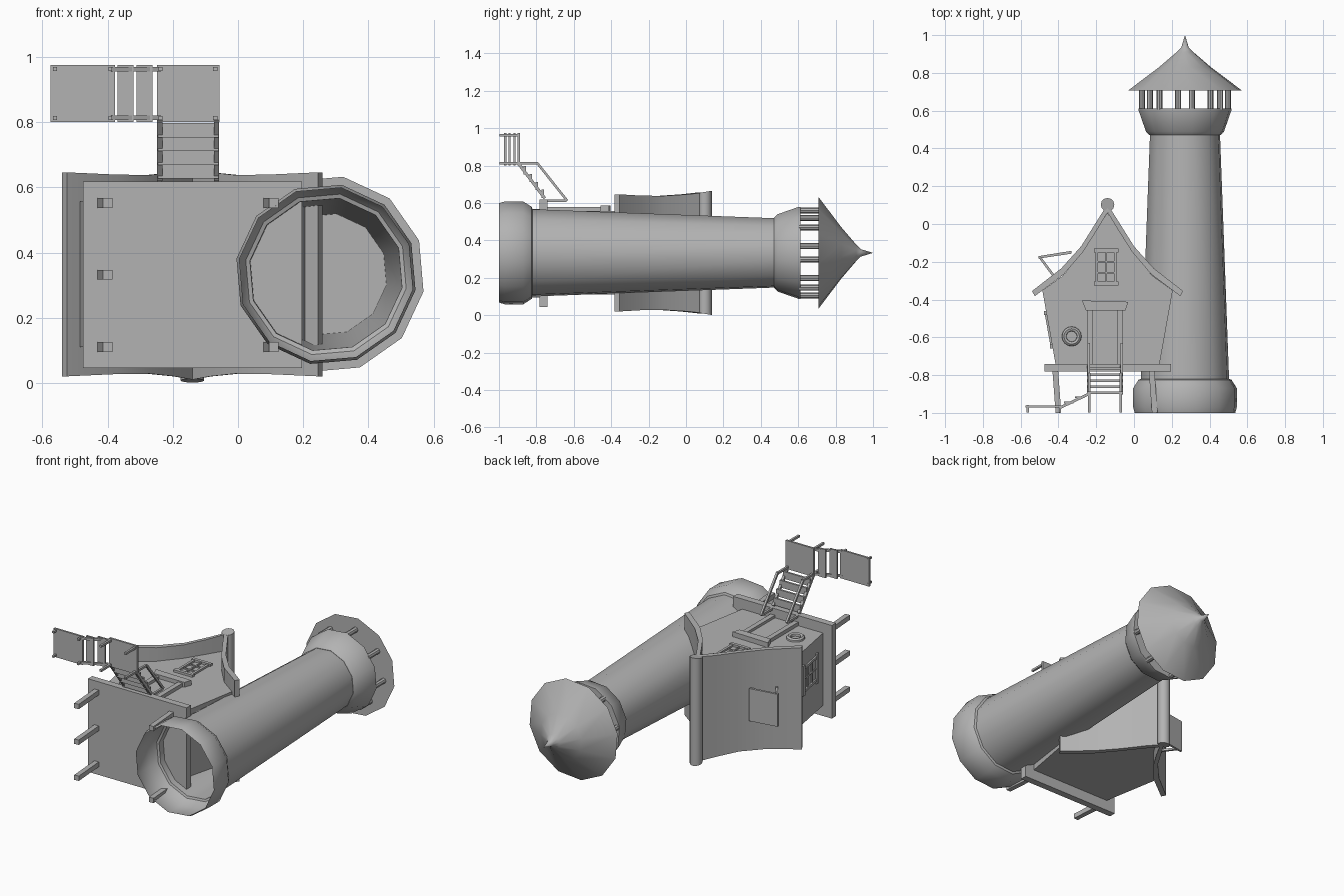
import bpy, bmesh, math
from mathutils import Vector

if "Cube" in bpy.data.objects:
    bpy.data.objects.remove(bpy.data.objects["Cube"])

CX, CZ = 0.27, 0.333      # tower axis (runs along y)
HX = -0.14                # house centre line
GREY = bpy.data.materials.new("plain_grey")
GREY.diffuse_color = (0.45, 0.45, 0.45, 1)
GREY.use_nodes = True
GREY.node_tree.nodes["Principled BSDF"].inputs["Base Color"].default_value = GREY.diffuse_color


def finish(name, bm, smooth=False):
    bmesh.ops.recalc_face_normals(bm, faces=bm.faces)
    me = bpy.data.meshes.new(name)
    bm.to_mesh(me)
    bm.free()
    me.materials.append(GREY)
    ob = bpy.data.objects.new(name, me)
    bpy.context.collection.objects.link(ob)
    if smooth:
        bpy.ops.object.select_all(action='DESELECT')
        ob.select_set(True)
        bpy.context.view_layer.objects.active = ob
        bpy.ops.object.shade_smooth_by_angle(angle=math.radians(32))
    return ob


def lathe(name, profile, n=12, phase=20):
    """Revolve (y, r) points about the tower axis."""
    bm = bmesh.new()
    rings = []
    for y, r in profile:
        if r == 0:
            rings.append([bm.verts.new((CX, y, CZ))] * n)
        else:
            ang = [math.radians(phase) + 2 * math.pi * i / n for i in range(n)]
            rings.append([bm.verts.new((CX + r * math.cos(a), y, CZ + r * math.sin(a))) for a in ang])
    for a, b in zip(rings, rings[1:]):
        for i in range(n):
            j = (i + 1) % n
            bm.faces.new(list(dict.fromkeys([a[i], a[j], b[j], b[i]])))
    return finish(name, bm, True)


def box(name, lo, hi):
    bm = bmesh.new()
    bmesh.ops.create_cube(bm, size=1)
    for v in bm.verts:
        v.co = [(l + h) / 2 + c * (h - l) for c, l, h in zip(v.co, lo, hi)]
    return finish(name, bm)


def bar(name, a, b, w, sides=4):
    """Straight bar of width w from a to b."""
    a, b = Vector(a), Vector(b)
    bm = bmesh.new()
    r = w / 2 / (math.cos(math.pi / 4) if sides == 4 else 1)
    bmesh.ops.create_cone(bm, cap_ends=True, segments=sides, radius1=r, radius2=r, depth=(b - a).length)
    q = (b - a).to_track_quat('Z', 'Y')
    c = math.cos(math.pi / 4)
    for v in bm.verts:
        p = v.co
        if sides == 4 and abs(abs(p.x) - abs(p.y)) > r * 0.5:   # square up the section
            p = Vector((c * (p.x - p.y), c * (p.x + p.y), p.z))
        v.co = q @ p + (a + b) / 2
    return finish(name, bm, sides > 4)


def prism(name, pts, z0, z1):
    bm = bmesh.new()
    f = bm.faces.new([bm.verts.new((x, y, z0)) for x, y in pts])
    ext = bmesh.ops.extrude_face_region(bm, geom=[f])
    for v in ext['geom']:
        if isinstance(v, bmesh.types.BMVert):
            v.co.z = z1
    bm.normal_update()
    return finish(name, bm)


def lattice_window(name, o, u, v, w, h):
    """Framed window with muntins; o is centre, u/v the across/up directions."""
    o, u, v = Vector(o), Vector(u).normalized(), Vector(v).normalized()
    for s in (-1, 1):
        bar(name + "_jamb", o + u * s * w / 2 - v * h / 2, o + u * s * w / 2 + v * h / 2, 0.015)
        bar(name + "_rail", o - u * w * .66 + v * s * h / 2, o + u * w * .66 + v * s * h / 2, 0.02)
        bar(name + "_muntin", o - u * w / 2 + v * s * h / 6, o + u * w / 2 + v * s * h / 6, 0.008)
    bar(name + "_muntin", o - v * h / 2, o + v * h / 2, 0.008)


# Tower: thin open-bottomed shell with base collar, gallery, columns, roof
lathe("tower", [(-1, 0.27), (-0.97, 0.279), (-0.87, 0.279), (-0.825, 0.25), (-0.82, 0.237), (0.48, 0.188)])
lathe("gallery", [(0.47, 0), (0.47, 0.19), (0.49, 0.21), (0.6, 0.249), (0.612, 0.249), (0.612, 0)])
for i in range(8):
    a = math.radians(9 + 45 * i)
    x, z = CX + 0.23 * math.sin(a), CZ + 0.23 * math.cos(a)
    bar("lantern_column", (x, 0.605, z), (x, 0.715, z), 0.032, 8)
lathe("tower_roof", [(0.708, 0), (0.708, 0.304), (0.83, 0.14), (0.91, 0.045), (0.935, 0.02), (1.0, 0)])

# House body, wider at the eaves
half = [(0.06, -0.035), (0.14, -0.158), (0.235, -0.272), (0.345, -0.352), (0.272, -0.76)]
prism("house_walls", [(HX, 0.06)] + [(HX + x, y) for x, y in half]
      + [(HX - x, y) for x, y in reversed(half)], 0.11, 0.556)

# Curved roof: (dx, outer y, inner dx, inner y, half depth)
rows = [(0, 0.105, 0, 0.062, 0.323), (0.06, 0.01, 0.055, -0.03, 0.313), (0.14, -0.118, 0.13, -0.148, 0.305),
        (0.245, -0.235, 0.23, -0.265, 0.306), (0.4, -0.355, 0.385, -0.382, 0.313)]
rows = [(-r[0], r[1], -r[2], r[3], r[4]) for r in rows[:0:-1]] + rows
bm = bmesh.new()
secs = []
for ox, oy, ix, iy, d in rows:
    secs.append([bm.verts.new(p) for p in ((HX + ox, oy, CZ - d), (HX + ox, oy, CZ + d),
                                           (HX + ix, iy, CZ + d), (HX + ix, iy, CZ - d))])
for a, b in zip(secs, secs[1:]):
    for i in range(4):
        j = (i + 1) % 4
        bm.faces.new((a[i], a[j], b[j], b[i]))
bm.faces.new(secs[0])
bm.faces.new(secs[-1])
finish("house_roof", bm, True)
ridge = bar("ridge_pole", (HX, 0.102, 0.013), (HX, 0.102, 0.653), 0.072, 12)
for v in ridge.data.vertices:      # raked ends
    v.co.z += math.copysign(0.17 * (v.co.y - 0.067), v.co.z - CZ)

# Propped hatch on the left roof slope
prism("roof_hatch", [(-0.33, -0.142), (-0.505, -0.17), (-0.505, -0.183), (-0.33, -0.157)], 0.22, 0.42)
for z in (0.24, 0.40):
    bar("hatch_strut", (-0.497, -0.178, z), (-0.425, -0.275, z), 0.013)
bar("hatch_sill", (-0.425, -0.275, 0.23), (-0.425, -0.275, 0.41), 0.02)

# Front details: door, gable window, porthole, and side window
box("door", (-0.215, -0.74, 0.55), (-0.085, -0.455, 0.562))
for x in (-0.232, -0.073):
    box("door_jamb", (x - 0.015, -0.74, 0.55), (x + 0.015, -0.45, 0.578))
prism("door_lintel", [(-0.255, -0.457), (-0.045, -0.457), (-0.03, -0.412), (-0.275, -0.405)], 0.55, 0.586)
lattice_window("gable_window", (-0.148, -0.228, 0.56), (1, 0, 0), (0, 1, 0), 0.098, 0.175)
lattice_window("side_window", (-0.45, -0.56, 0.38), (0, 0, 1), (-0.073, 0.408, 0), 0.14, 0.18)
bm = bmesh.new()
ring = [[bm.verts.new((-0.33 + r * math.cos(a), -0.595 + r * math.sin(a), z)) for a in
         [2 * math.pi * i / 16 for i in range(16)]]
        for r, z in ((0.053, 0.55), (0.051, 0.566), (0.041, 0.574), (0.029, 0.57), (0.027, 0.55))]
for a, b in zip(ring, ring[1:]):
    for i in range(16):
        bm.faces.new((a[i], a[(i + 1) % 16], b[(i + 1) % 16], b[i]))
finish("porthole", bm, True)

# Deck on stilts
box("deck", (-0.475, -0.782, 0.045), (0.197, -0.74, 0.618))
for x, z in ((-0.40, 0.552), (-0.40, 0.332), (-0.40, 0.11), (0.11, 0.552), (0.11, 0.11)):
    bar("stilt", (x, -1, z), (x - 0.017, -0.77, z), 0.03)

# Landing, lower dock and the steps between them
box("landing", (-0.248, -0.9, 0.8), (-0.057, -0.888, 0.975))
box("dock", (-0.575, -0.972, 0.8), (-0.378, -0.96, 0.975))
for x, y in ((-0.345, -0.944), (-0.287, -0.917)):
    box("dock_step", (x - 0.025, y - 0.005, 0.8), (x + 0.025, y + 0.005, 0.975))
for z in (0.813, 0.963):
    bar("dock_stringer", (-0.39, -0.972, z), (-0.24, -0.9, z), 0.014)
    for x in (-0.562, -0.392):
        bar("dock_post", (x, -0.998, z), (x, -0.958, z), 0.012)
    for x in (-0.238, -0.07):
        bar("landing_post", (x, -0.998, z), (x, -0.89 if z > 0.9 else -0.79, z), 0.013)

# Stairs up to the deck, with stringers and handrails
for x in (-0.24, -0.066):
    bar("stair_stringer", (x, -0.895, 0.81), (x, -0.755, 0.625), 0.016)
    bar("stair_handrail", (x, -0.797, 0.815), (x, -0.635, 0.612), 0.013)
    bar("rail_post", (x, -0.75, 0.612), (x, -0.64, 0.612), 0.013)
for i in range(4):
    y, z = -0.862 + 0.032 * i, 0.775 - 0.042 * i
    box("stair_tread", (-0.245, y - 0.006, z - 0.022), (-0.06, y + 0.006, z + 0.022))
